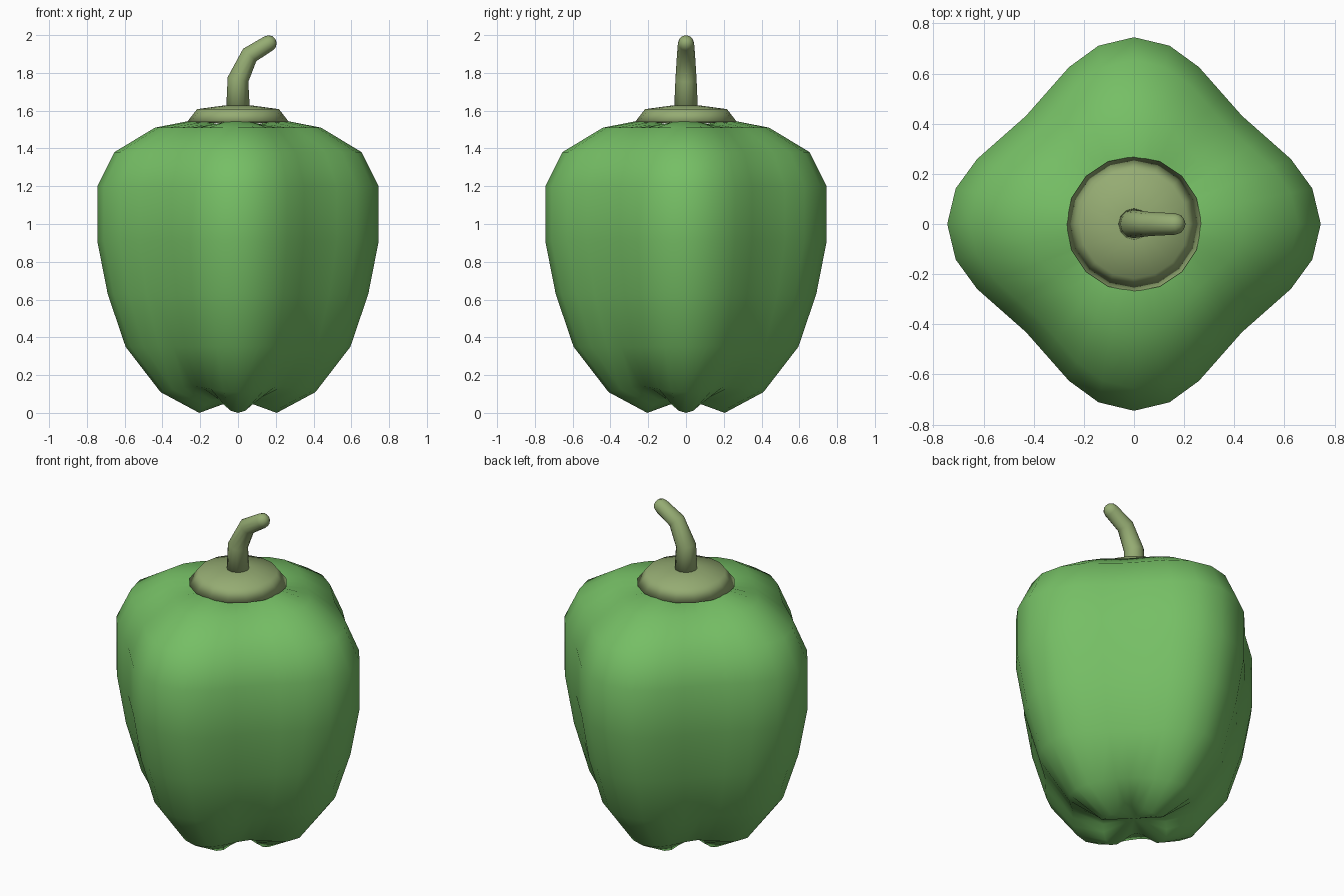
import bpy, bmesh, math
from mathutils import Vector

if "Cube" in bpy.data.objects:
    bpy.data.objects.remove(bpy.data.objects["Cube"])


def material(name, rgb):
    m = bpy.data.materials.new(name)
    m.diffuse_color = (*rgb, 1)
    m.use_nodes = True
    m.node_tree.nodes["Principled BSDF"].inputs["Base Color"].default_value = m.diffuse_color
    return m


def skin(name, rings, start, end, mat):
    """Loft a list of vertex rings, closed by a centre point at each end."""
    bm = bmesh.new()
    loops = [[bm.verts.new(p) for p in ring] for ring in rings]
    n = len(loops[0])
    a, b = bm.verts.new(start), bm.verts.new(end)
    for i in range(n):
        j = (i + 1) % n
        bm.faces.new((a, loops[0][j], loops[0][i]))
        bm.faces.new((b, loops[-1][i], loops[-1][j]))
        for lo, hi in zip(loops, loops[1:]):
            bm.faces.new((lo[i], lo[j], hi[j], hi[i]))
    bmesh.ops.recalc_face_normals(bm, faces=bm.faces)
    for f in bm.faces:
        f.smooth = True
    me = bpy.data.meshes.new(name)
    bm.to_mesh(me)
    bm.free()
    me.materials.append(mat)
    ob = bpy.data.objects.new(name, me)
    bpy.context.collection.objects.link(ob)
    return ob


green = material("pepper_green", (0.18, 0.52, 0.13))
olive = material("stem_olive", (0.30, 0.41, 0.17))

# Four-lobed body: (lobe radius, height, height change in the valleys)
profile = [(0.205, 0.0, 0.08), (0.41, 0.11, 0.03), (0.595, 0.35, 0), (0.69, 0.63, 0),
           (0.745, 0.91, 0), (0.745, 1.20, 0), (0.655, 1.38, 0), (0.44, 1.51, 0),
           (0.21, 1.555, -0.03)]
N = 32
rings = []
for r, z, lift in profile:
    ring = []
    for i in range(N):
        t = math.tau * i / N
        c = math.cos(4 * t)
        rr = r / 1.1 * (1 + 0.1 * c)
        ring.append((rr * math.cos(t), rr * math.sin(t), z + lift * (1 - c) / 2))
    rings.append(ring)
skin("pepper_body", rings, (0, 0, 0.075), (0, 0, 1.50), green)

# Calyx: shallow dome on the shoulders
rings = [[(r * math.cos(math.tau * i / 16), r * math.sin(math.tau * i / 16), z)
          for i in range(16)]
         for r, z in [(0.27, 1.54), (0.217, 1.608), (0.07, 1.628)]]
skin("calyx", rings, (0, 0, 1.53), (0, 0, 1.63), olive)

# Bent stem with rounded tip: (x, z, radius, tilt from vertical in degrees)
path = [(0, 1.58, 0.064, 0), (0, 1.765, 0.056, 13), (0.062, 1.895, 0.048, 43),
        (0.162, 1.956, 0.043, 59)]
x, z, r, tilt = path[-1]
for a in (30, 60):
    s = r * math.sin(math.radians(a))
    t = math.radians(tilt)
    path.append((x + s * math.sin(t), z + s * math.cos(t), r * math.cos(math.radians(a)), tilt))
rings = []
for px, pz, pr, tl in path:
    t = math.radians(tl)
    side = Vector((math.cos(t), 0, -math.sin(t)))
    rings.append([Vector((px, 0, pz)) + pr * (math.cos(a) * side + math.sin(a) * Vector((0, 1, 0)))
                  for a in (math.tau * k / 12 for k in range(12))])
t = math.radians(tilt)
skin("stem", rings, (0, 0, 1.58), (x + r * math.sin(t), 0, z + r * math.cos(t)), olive)
